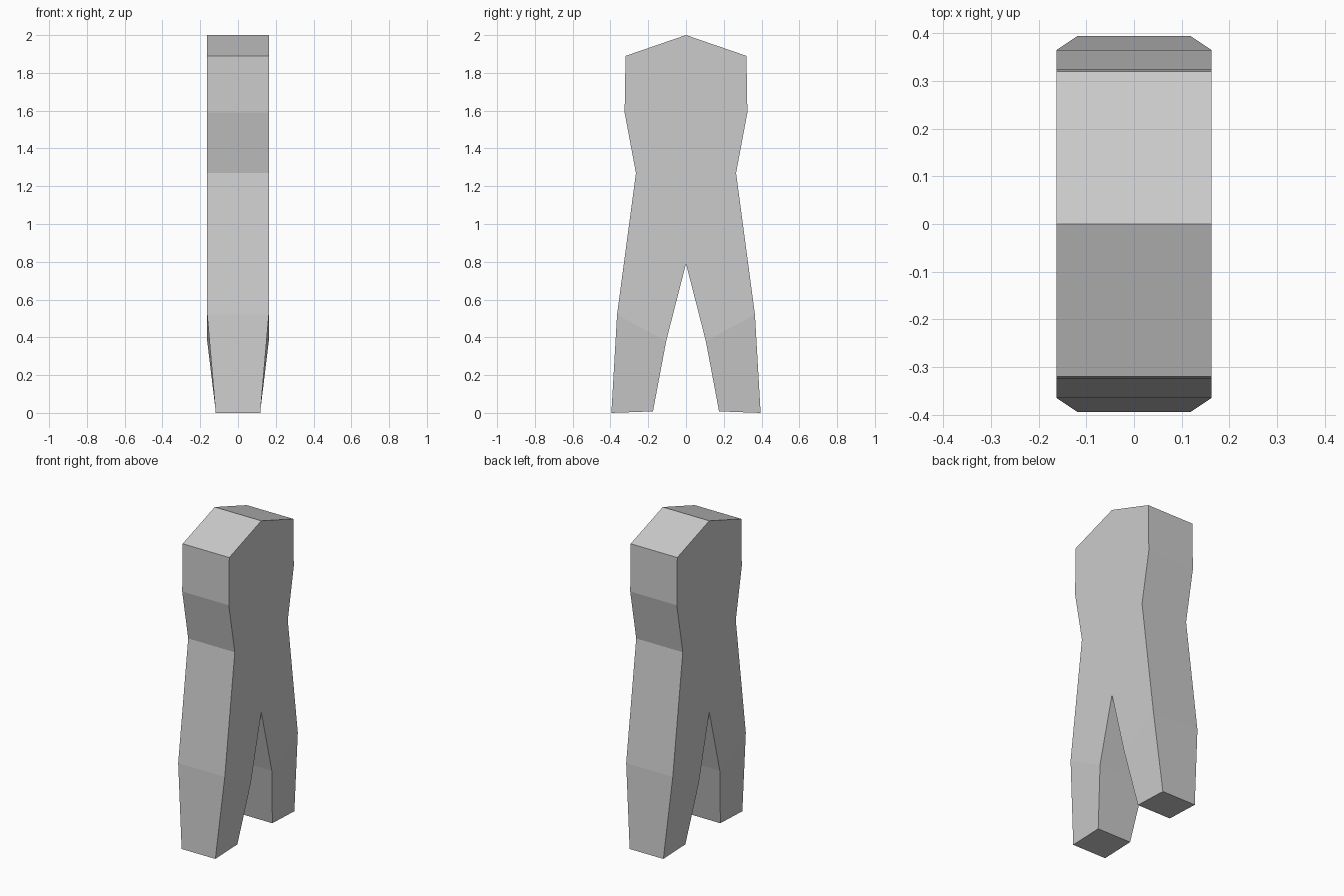
import bpy, bmesh

if "Cube" in bpy.data.objects:
    bpy.data.objects.remove(bpy.data.objects["Cube"])

HALF_W = 0.163   # half thickness of the body
FOOT_W = 0.118   # half thickness at the soles

# Half outline as (y, z): crown, shoulder, chest, waist, outer knee, inner knee, crotch
body = [(0, 2.0), (0.32, 1.89), (0.325, 1.59), (0.265, 1.27),
        (0.365, 0.52), (0.105, 0.38), (0, 0.79)]
# Sole: outer and inner corner
sole = [(0.395, 0.0), (0.175, 0.008)]

grey = bpy.data.materials.new("light grey")
grey.diffuse_color = (0.6, 0.6, 0.6, 1)
grey.use_nodes = True
grey.node_tree.nodes["Principled BSDF"].inputs["Base Color"].default_value = grey.diffuse_color

bm = bmesh.new()


def side(s):
    b = [bm.verts.new((s * HALF_W, y, z)) for y, z in body]
    f = [bm.verts.new((s * FOOT_W, y, z)) for y, z in sole]
    bm.faces.new(b)                          # torso and thigh side
    bm.faces.new([b[4], f[0], f[1], b[5]])   # tapered shin side
    return b[:5] + f + b[5:]                 # full rim of the half


# Two flat sides, bridged all along the rim except on the mirror plane
left, right = side(-1), side(1)
for i in range(len(left) - 1):
    bm.faces.new([left[i], left[i + 1], right[i + 1], right[i]])
bmesh.ops.recalc_face_normals(bm, faces=bm.faces)
# The half is open on the mirror plane, so make sure the sides face outwards
bm.faces.ensure_lookup_table()
if bm.faces[0].normal.x > 0:
    bmesh.ops.reverse_faces(bm, faces=bm.faces)

mesh = bpy.data.meshes.new("torso_and_legs")
bm.to_mesh(mesh)
bm.free()
mesh.materials.append(grey)
figure = bpy.data.objects.new("torso_and_legs", mesh)
bpy.context.collection.objects.link(figure)

# Second half and leg
mirror = figure.modifiers.new("Mirror", 'MIRROR')
mirror.use_axis = (False, True, False)
mirror.use_clip = True
mirror.merge_threshold = 0.0005
